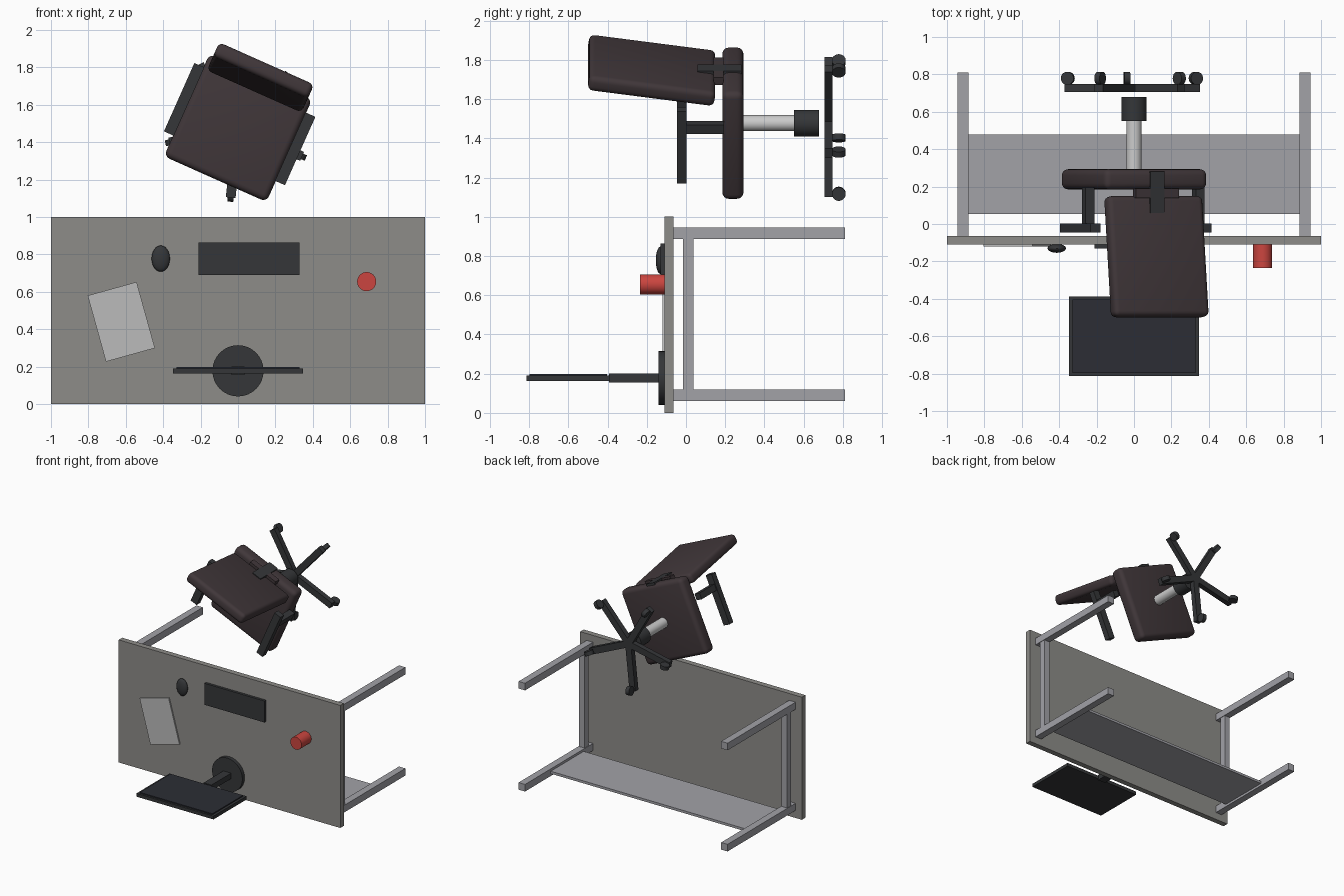
import bpy, bmesh, math
from mathutils import Matrix, Vector

if "Cube" in bpy.data.objects:
    bpy.data.objects.remove(bpy.data.objects["Cube"])


def material(name, rgb):
    m = bpy.data.materials.new(name)
    m.diffuse_color = (*rgb, 1)
    m.use_nodes = True
    m.node_tree.nodes["Principled BSDF"].inputs["Base Color"].default_value = m.diffuse_color
    return m


TOP = material("desk_surface", (0.27, 0.265, 0.25))
METAL = material("leg_metal", (0.36, 0.36, 0.39))
DARK = material("dark_plastic", (0.035, 0.037, 0.04))
SCREEN = material("screen_glass", (0.025, 0.027, 0.035))
FABRIC = material("fabric", (0.052, 0.038, 0.042))
CHROME = material("chrome", (0.55, 0.55, 0.55))
PAPER = material("paper", (0.5, 0.5, 0.5))
RED = material("red_glaze", (0.6, 0.06, 0.05))


def frame(angle, origin):
    """Local frame whose up axis is world -y, turned by angle about it."""
    c, s = math.cos(angle), math.sin(angle)
    m = Matrix(((c, s, 0), (0, 0, -1), (-s, c, 0))).to_4x4()
    m.translation = origin
    return m


DESK = frame(0, (0, 0, 0))
CHAIR = frame(math.radians(24), (0, 0, 1.477))


def rot(deg, axis):
    return Matrix.Rotation(math.radians(deg), 4, axis)


def finish(name, bm, base, mat, smooth=False):
    me = bpy.data.meshes.new(name)
    bm.to_mesh(me)
    bm.free()
    ob = bpy.data.objects.new(name, me)
    bpy.context.collection.objects.link(ob)
    ob.matrix_world = base
    me.materials.append(mat)
    if smooth:
        bpy.ops.object.select_all(action='DESELECT')
        ob.select_set(True)
        bpy.context.view_layer.objects.active = ob
        bpy.ops.object.shade_smooth_by_angle(angle=math.radians(40))
    return ob


def box(name, base, loc, size, mat, turn=Matrix(), bevel=0):
    bm = bmesh.new()
    bmesh.ops.create_cube(bm, size=1, matrix=Matrix.Diagonal((*size, 1)))
    if bevel:
        bmesh.ops.bevel(bm, geom=bm.edges[:], offset=bevel, segments=4,
                        profile=0.5, affect='EDGES')
    return finish(name, bm, base @ Matrix.Translation(loc) @ turn, mat, bevel > 0)


def cylinder(name, base, loc, r, depth, mat, turn=Matrix(), sides=32):
    bm = bmesh.new()
    bmesh.ops.create_cone(bm, cap_ends=True, segments=sides, radius1=r,
                          radius2=r, depth=depth)
    return finish(name, bm, base @ Matrix.Translation(loc) @ turn, mat, True)


# Desk: top, legs, side rails and rear panel
box("desk_top", DESK, (0, 0.5, 0.0875), (2, 1, 0.045), TOP)
for side, sx in (("left", -1), ("right", 1)):
    for end, y in (("rear", 0.09), ("front", 0.915)):
        box(f"desk_leg_{end}_{side}", DESK, (0.914 * sx, y, -0.373),
            (0.058, 0.058, 0.876), METAL)
    box(f"side_rail_{side}", DESK, (0.914 * sx, 0.5025, -0.011),
        (0.05, 0.77, 0.052), METAL)
box("rear_panel", DESK, (0, 0.09, -0.267), (1.77, 0.02, 0.425), METAL)

# Monitor
cylinder("monitor_base", DESK, (0, 0.178, 0.124), 0.137, 0.03, DARK)
box("monitor_stand", DESK, (0, 0.178, 0.265), (0.07, 0.045, 0.255), DARK)
box("monitor_body", DESK, (0, 0.177, 0.6), (0.695, 0.027, 0.425), DARK)
box("monitor_screen", DESK, (0, 0.194, 0.6), (0.655, 0.01, 0.395), SCREEN)

# Items on the desk
box("keyboard", DESK, (0.06, 0.777, 0.12), (0.54, 0.175, 0.022), DARK)
box("paper", DESK, (-0.624, 0.44, 0.115), (0.272, 0.367, 0.012), PAPER, rot(15.5, 'Z'))
cylinder("mug", DESK, (0.688, 0.655, 0.172), 0.051, 0.127, RED)
bm = bmesh.new()
bmesh.ops.create_uvsphere(bm, u_segments=24, v_segments=12, radius=1,
                          matrix=Matrix.Diagonal((0.049, 0.07, 0.024, 1)))
finish("mouse", bm, DESK @ Matrix.Translation((-0.413, 0.778, 0.13)), DARK, True)

# Chair: cushions and back support
box("seat", CHAIR, (0, 0, -0.239), (0.6, 0.6, 0.108), FABRIC, bevel=0.033)
box("backrest", CHAIR, (0, 0.295, 0.175), (0.555, 0.082, 0.65), FABRIC,
    rot(-8, 'X'), bevel=0.028)
box("back_bracket", CHAIR, (0, 0.29, -0.17), (0.08, 0.04, 0.224), DARK)
box("back_mount", CHAIR, (0, 0.29, -0.165), (0.25, 0.04, 0.05), FABRIC)

# Chair: armrests
for side, sx in (("left", -1), ("right", 1)):
    box(f"arm_pad_{side}", CHAIR, (0.325 * sx, 0.022, 0.021),
        (0.058, 0.4, 0.048), DARK)
    box(f"arm_post_{side}", CHAIR, (0.322 * sx, 0.12, -0.096),
        (0.05, 0.05, 0.196), DARK)

# Chair: gas lift and five-spoke base with castors
cylinder("lift_rod", CHAIR, (0, 0, -0.425), 0.041, 0.27, CHROME)
cylinder("lift_sleeve", CHAIR, (0, 0, -0.615), 0.068, 0.127, DARK)
for i in range(5):
    spoke = CHAIR @ rot(72 * i, 'Z')
    box(f"base_spoke_{i + 1}", spoke, (0.1875, 0, -0.727), (0.375, 0.052, 0.042), DARK)
    cylinder(f"castor_{i + 1}", spoke, (0.362, 0, -0.779), 0.035, 0.032, DARK,
             rot(90, 'X'), sides=20)
